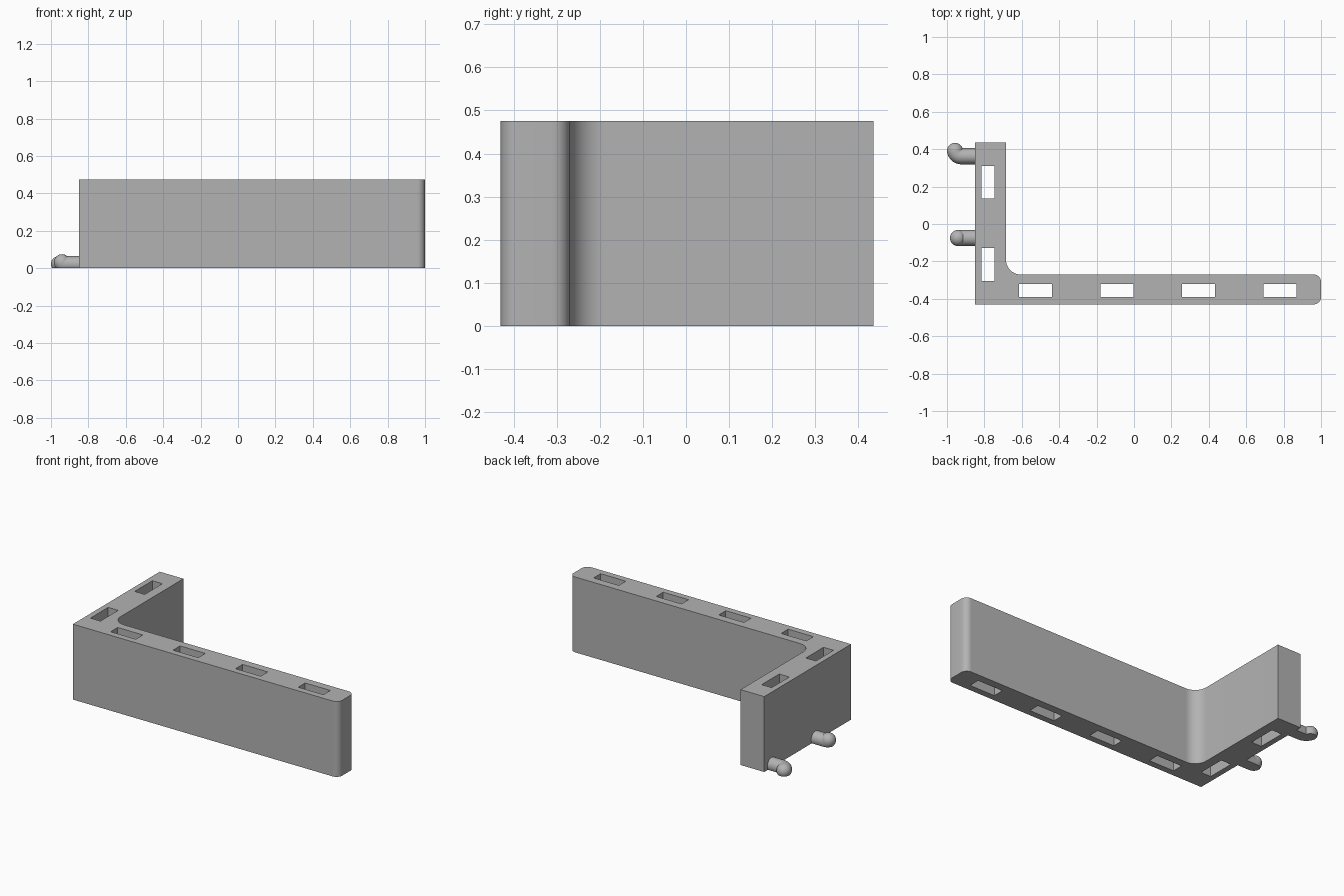
import bpy, bmesh, math
from mathutils import Vector

if "Cube" in bpy.data.objects:
    bpy.data.objects.remove(bpy.data.objects["Cube"])

H = 0.475
grey = bpy.data.materials.new("grey plastic")
grey.diffuse_color = (0.45, 0.45, 0.45, 1)
grey.use_nodes = True
grey.node_tree.nodes["Principled BSDF"].inputs["Base Color"].default_value = grey.diffuse_color


def arc(cx, cy, r, a0, a1, n=10):
    return [(cx + r * math.cos(math.radians(a0 + (a1 - a0) * i / n)),
             cy + r * math.sin(math.radians(a0 + (a1 - a0) * i / n))) for i in range(n + 1)]


def rect(cx, cy, w, d):
    return [(cx - w / 2, cy - d / 2), (cx + w / 2, cy - d / 2),
            (cx + w / 2, cy + d / 2), (cx - w / 2, cy + d / 2)]


def finish(name, bm):
    bmesh.ops.recalc_face_normals(bm, faces=bm.faces)
    mesh = bpy.data.meshes.new(name)
    bm.to_mesh(mesh)
    bm.free()
    mesh.materials.clear()
    mesh.materials.append(grey)
    ob = bpy.data.objects.new(name, mesh)
    bpy.context.collection.objects.link(ob)
    bpy.ops.object.select_all(action='DESELECT')
    bpy.context.view_layer.objects.active = ob
    ob.select_set(True)
    bpy.ops.object.shade_smooth_by_angle(angle=math.radians(30))
    return ob


# L-shaped wall: filled outline with slots running through its full height
outline = ([(-0.85, -0.43)]
           + arc(0.96, -0.39, 0.04, -90, 0)
           + arc(0.96, -0.31, 0.04, 0, 90)
           + arc(-0.605, -0.19, 0.08, 270, 180)
           + [(-0.685, 0.435), (-0.85, 0.435)])
slots = [rect(x, -0.355, 0.176, 0.07) for x in (-0.527, -0.092, 0.344, 0.78)]
slots += [rect(-0.78, y, 0.07, 0.176) for y in (-0.217, 0.223)]

bm = bmesh.new()
edges = []
for loop in [outline] + slots:
    vs = [bm.verts.new((x, y, 0)) for x, y in loop]
    edges += [bm.edges.new((vs[i - 1], vs[i])) for i in range(len(vs))]
bmesh.ops.triangle_fill(bm, edges=edges, use_beauty=True, use_dissolve=False)
top = bmesh.ops.extrude_face_region(bm, geom=bm.faces[:], use_keep_orig=True)
bmesh.ops.translate(bm, vec=(0, 0, H),
                    verts=[g for g in top["geom"] if isinstance(g, bmesh.types.BMVert)])
finish("corner_wall", bm)


# Bent pegs with domed tips, sliced flat at the base
def peg(name, start, bend, r=0.043, reach=0.105, sweep=80, bend_r=0.045):
    start, bend, out = Vector(start), Vector(bend), Vector((-1, 0, 0))
    side = out.cross(bend)
    straight = reach - bend_r * math.sin(math.radians(sweep))
    rings = [(start - out * 0.01, out, r)]
    for i in range(11):
        a = math.radians(sweep * i / 10)
        p = start + out * (straight + bend_r * math.sin(a)) + bend * bend_r * (1 - math.cos(a))
        d = out * math.cos(a) + bend * math.sin(a)
        rings.append((p, d, r))
    for i in range(1, 9):
        a = math.radians(i * 11)
        rings.append((p + d * r * math.sin(a), d, r * math.cos(a)))
    bm = bmesh.new()
    prev = None
    for p, d, rad in rings:
        u = side.cross(d)
        ring = [bm.verts.new(p + rad * (u * math.cos(t) + side * math.sin(t)))
                for t in (2 * math.pi * k / 32 for k in range(32))]
        if prev:
            for k in range(32):
                bm.faces.new((prev[k - 1], prev[k], ring[k], ring[k - 1]))
        else:
            bm.faces.new(ring)
        prev = ring
    bm.faces.new(prev)
    cut = bmesh.ops.bisect_plane(bm, geom=bm.verts[:] + bm.edges[:] + bm.faces[:],
                                 plane_co=(0, 0, 0), plane_no=(0, 0, -1), clear_outer=True)
    rim = [g for g in cut["geom_cut"] if isinstance(g, bmesh.types.BMEdge)]
    bmesh.ops.triangle_fill(bm, edges=rim, use_beauty=True)
    finish(name, bm)


peg("rear_peg", (-0.85, 0.362, 0.022), (0, 1, 0), reach=0.107, bend_r=0.035)
peg("middle_peg", (-0.85, -0.075, 0.022), (0, 0, 1), reach=0.091, bend_r=0.012)
